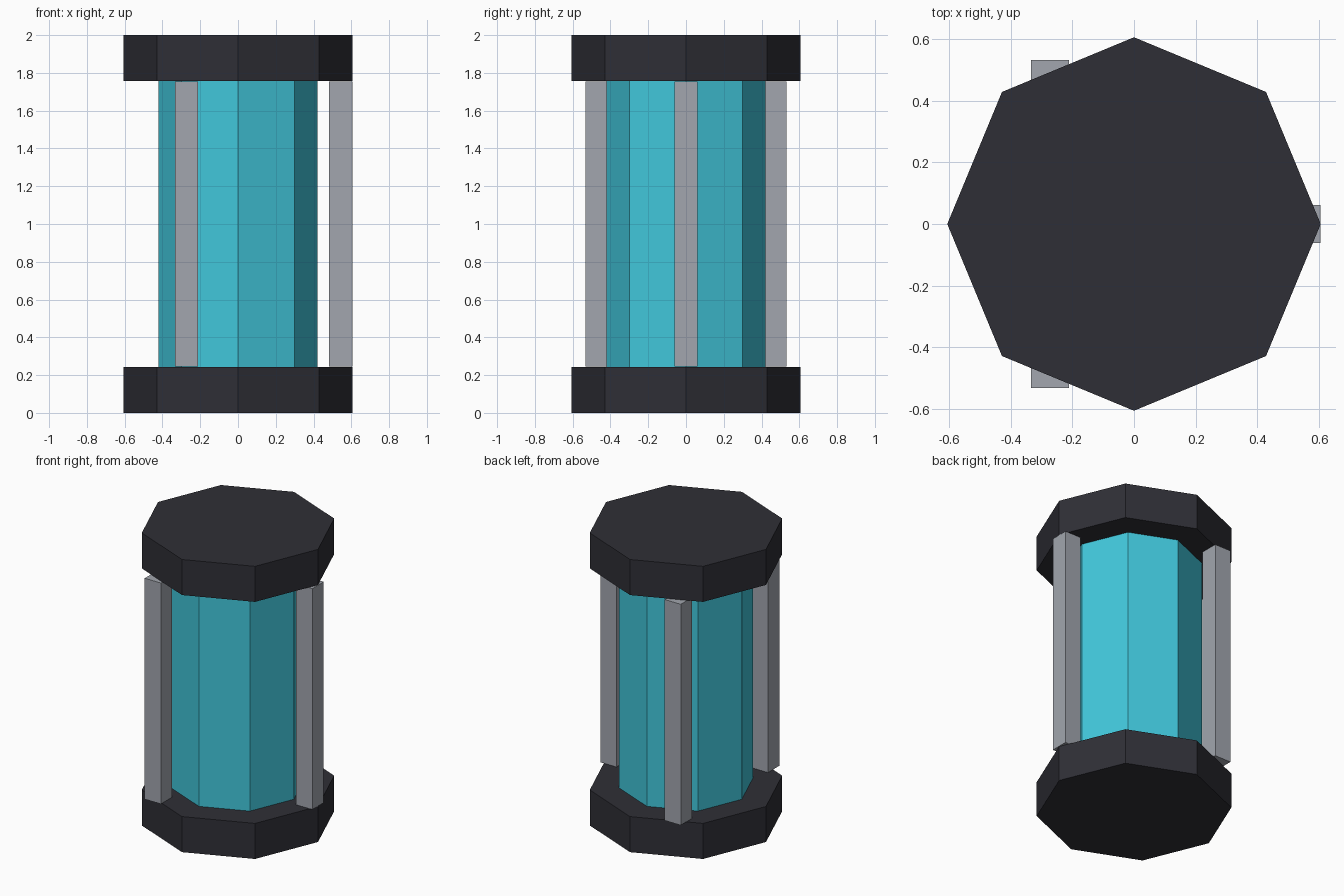
import bpy
from math import cos, sin, radians

cube = bpy.data.objects.get("Cube")
if cube:
    bpy.data.objects.remove(cube, do_unlink=True)


def material(name, rgb):
    mat = bpy.data.materials.new(name)
    mat.use_nodes = True
    color = (*rgb, 1.0)
    mat.diffuse_color = color
    mat.node_tree.nodes["Principled BSDF"].inputs["Base Color"].default_value = color
    return mat


def finish(name, mat):
    obj = bpy.context.object
    obj.name = name
    obj.data.name = name
    obj.data.materials.append(mat)
    return obj


def octagon(name, radius, bottom, top, mat):
    bpy.ops.mesh.primitive_cylinder_add(
        vertices=8, radius=radius, depth=top - bottom,
        location=(0, 0, (bottom + top) / 2))
    return finish(name, mat)


def post(name, angle, mat):
    ring = 0.544
    bpy.ops.mesh.primitive_cube_add(
        size=1, location=(ring * cos(angle), ring * sin(angle), 1))
    obj = finish(name, mat)
    # Apply the size to the mesh so the object keeps unit scale
    for v in obj.data.vertices:
        v.co.x *= 0.122
        v.co.y *= 0.122
        v.co.z *= 1.51
    return obj


dark = material("dark charcoal", (0.028, 0.028, 0.037))
teal = material("teal glass", (0.053, 0.57, 0.71))
grey = material("light grey metal", (0.36, 0.38, 0.425))

# End caps
octagon("bottom_cap", 0.605, 0, 0.243, dark)
octagon("top_cap", 0.605, 1.757, 2, dark)

# Inner tube
octagon("core_tube", 0.422, 0.243, 1.757, teal)

# Three square posts around the tube
for label, degrees in (("left", 0), ("back_right", 120), ("front_right", 240)):
    post(label + "_post", radians(degrees), grey)
